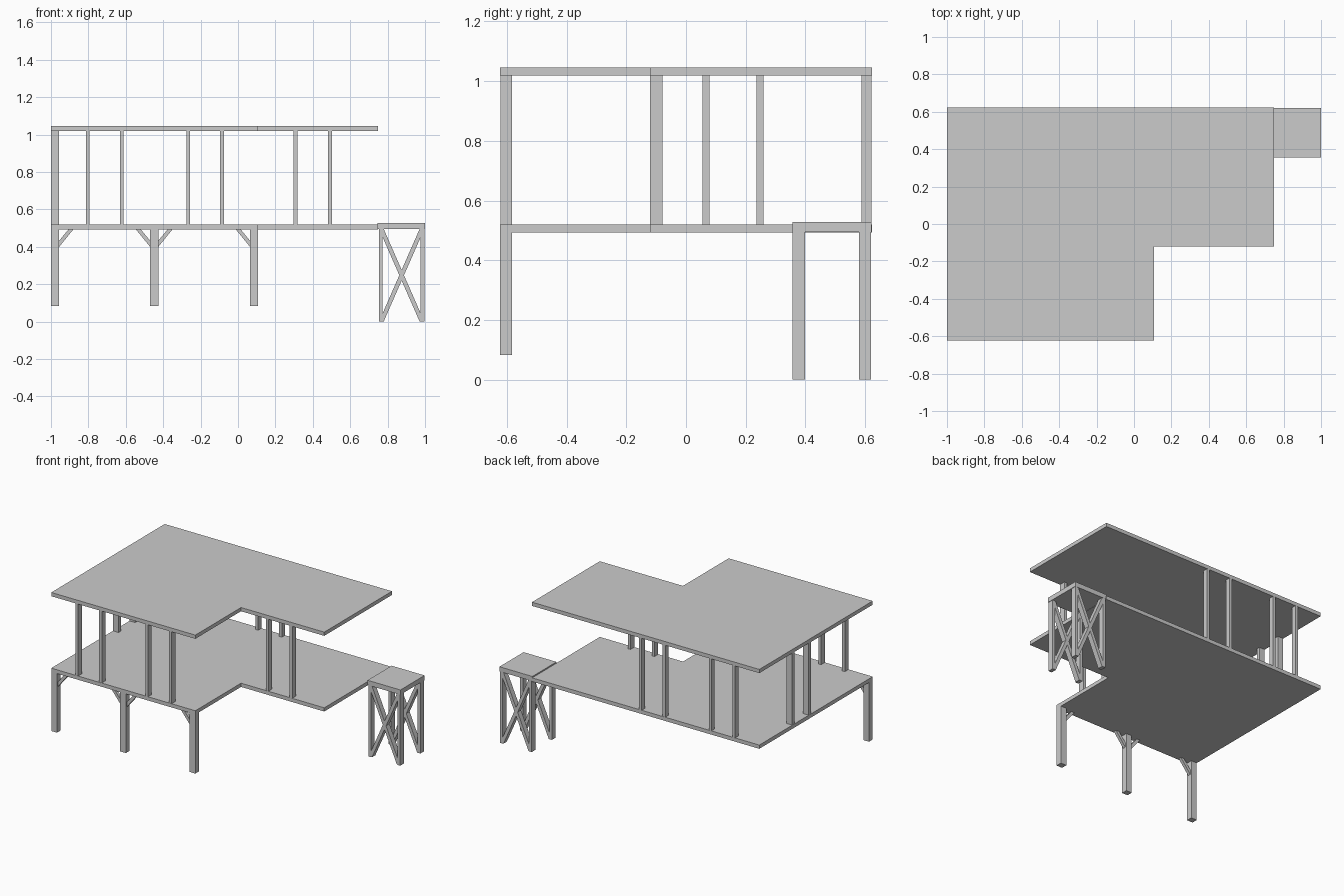
import bpy, bmesh
from mathutils import Vector

if "Cube" in bpy.data.objects:
    bpy.data.objects.remove(bpy.data.objects["Cube"])


def prism(name, profile, to3d, lo, hi):
    """Extrude a 2D profile between lo and hi along the remaining axis."""
    bm = bmesh.new()
    face = bm.faces.new([bm.verts.new(to3d(a, b, lo)) for a, b in profile])
    out = bmesh.ops.extrude_face_region(bm, geom=[face])
    verts = [v for v in out["geom"] if isinstance(v, bmesh.types.BMVert)]
    shift = Vector(to3d(0, 0, hi)) - Vector(to3d(0, 0, lo))
    bmesh.ops.translate(bm, vec=shift, verts=verts)
    bmesh.ops.recalc_face_normals(bm, faces=bm.faces)
    mesh = bpy.data.meshes.new(name)
    bm.to_mesh(mesh)
    bm.free()
    obj = bpy.data.objects.new(name, mesh)
    bpy.context.collection.objects.link(obj)
    return obj


def plan(a, b, h):
    return (a, b, h)


def front(a, b, h):
    return (a, h, b)


def box(name, x0, x1, y0, y1, z0, z1):
    return prism(name, [(x0, y0), (x1, y0), (x1, y1), (x0, y1)], plan, z0, z1)


# L-shaped floor and roof slabs
outline = [(-1, -0.623), (0.108, -0.623), (0.108, -0.121), (0.748, -0.121),
           (0.748, 0.623), (-1, 0.623)]
FLOOR_BOTTOM, FLOOR_TOP, ROOF_BOTTOM, ROOF_TOP = 0.493, 0.519, 1.019, 1.045
prism("floor_slab", outline, plan, FLOOR_BOTTOM, FLOOR_TOP)
prism("roof_slab", outline, plan, ROOF_BOTTOM, ROOF_TOP)

# Thin posts between floor and roof
for x in (-0.804, -0.622, -0.266, -0.085):
    box("front_post", x - 0.01, x + 0.01, -0.622, -0.582, FLOOR_TOP, ROOF_BOTTOM)
    box("back_post", x - 0.01, x + 0.01, 0.588, 0.622, FLOOR_TOP, ROOF_BOTTOM)
for x in (0.308, 0.492):
    box("recessed_post", x - 0.01, x + 0.01, -0.12, -0.079, FLOOR_TOP, ROOF_BOTTOM)
for y in (0.067, 0.248):
    box("left_post", -0.999, -0.957, y - 0.012, y + 0.012, FLOOR_TOP, ROOF_BOTTOM)

# Stilts under the front edge, with diagonal braces on the given sides
for x, sides in ((-0.978, (1,)), (-0.448, (-1, 1)), (0.086, (-1,))):
    box("stilt", x - 0.022, x + 0.022, -0.623, -0.582, 0.082, FLOOR_BOTTOM)
    for s in sides:
        strut = [(x + s * 0.02, 0.397), (x + s * 0.098, FLOOR_BOTTOM),
                 (x + s * 0.072, FLOOR_BOTTOM), (x + s * 0.02, 0.430)]
        prism("stilt_brace", strut, front, -0.613, -0.592)

# Side tower: top platform, four legs, crossed braces front and back
T_TOP = 0.495
box("tower_top", 0.747, 1.0, 0.356, 0.621, T_TOP, 0.528)
for y0, y1 in ((0.357, 0.398), (0.579, 0.62)):
    for x in (0.763, 0.987):
        box("tower_leg", x - 0.01, x + 0.01, y0, y1, 0, T_TOP)
    for s in (-1, 1):
        cross = [(0.875 + s * dx, z) for dx, z in
                 ((-0.121, 0), (-0.096, 0), (0.121, T_TOP), (0.096, T_TOP))]
        prism("tower_brace", cross, front, y0 + 0.002, y1 - 0.002)
